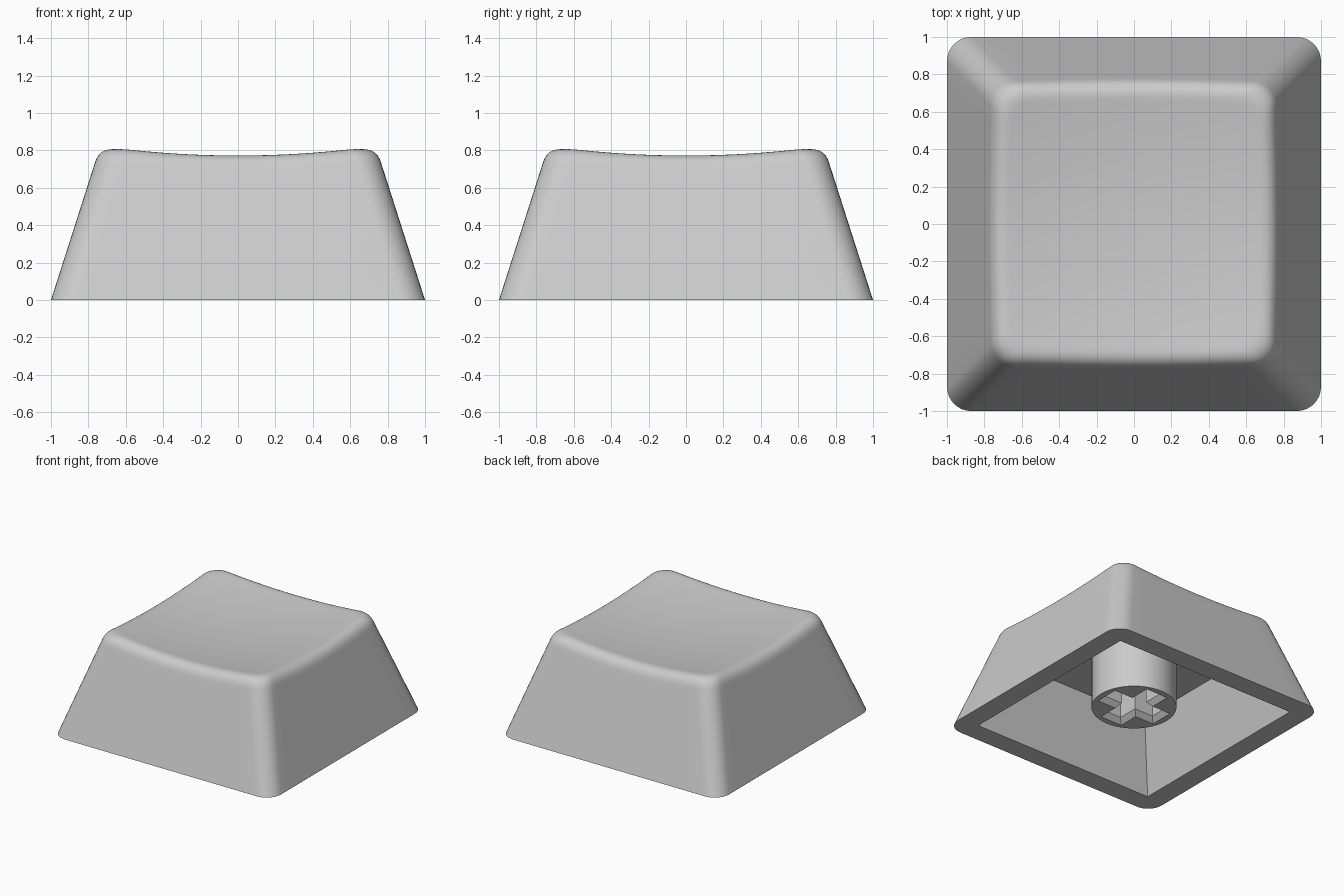
import bpy, bmesh, math
from mathutils import Vector

if "Cube" in bpy.data.objects:
    bpy.data.objects.remove(bpy.data.objects["Cube"])

SLOPE = 0.32        # inward lean of the walls
CORNER = 0.13       # vertical corner radius
FILLET = 0.08       # rim rounding length

grey = bpy.data.materials.new("grey plastic")
grey.diffuse_color = (0.6, 0.6, 0.6, 1)
grey.use_nodes = True
grey.node_tree.nodes["Principled BSDF"].inputs["Base Color"].default_value = grey.diffuse_color


def dish(x, y):
    """Height of the shallow bowl on top."""
    return 0.727 + 0.098 * (x * x + y * y)


def outline(side_steps=14, arc_steps=8):
    """Rounded square as (corner signs, arc offset) so it can be sized later."""
    pts = []
    for k in range(4):
        a0 = k * math.pi / 2
        sx, sy = [(1, 1), (-1, 1), (-1, -1), (1, -1)][k]
        nx, ny = [(-1, 1), (-1, -1), (1, -1), (1, 1)][k]
        for i in range(arc_steps + 1):
            a = a0 + math.pi / 2 * i / arc_steps
            off = Vector((math.cos(a), math.sin(a)))
            pts.append((Vector((sx, sy)), off))
        for i in range(1, side_steps):      # straight run to the next corner
            f = i / side_steps
            pts.append((Vector((sx, sy)).lerp(Vector((nx, ny)), f), off))
    return pts


def wall_point(p, z):
    core, off = p
    xy = core * (1 - SLOPE * z - CORNER) + off * CORNER
    return Vector((xy.x, xy.y, z))


def rim_point(p):
    """Where the wall meets the bowl."""
    z = 0.78
    for _ in range(8):
        w = wall_point(p, z)
        z = dish(w.x, w.y)
    return wall_point(p, z)


def add_ring(bm, pts):
    return [bm.verts.new(p) for p in pts]


def bridge(bm, a, b):
    n = len(a)
    for i in range(n):
        bm.faces.new((a[i], a[(i + 1) % n], b[(i + 1) % n], b[i]))


def fill_between(bm, outer, inner):
    """Flat face with a hole."""
    edges = []
    for ring in (outer, inner):
        for i, v in enumerate(ring):
            w = ring[(i + 1) % len(ring)]
            edges.append(bm.edges.get((v, w)) or bm.edges.new((v, w)))
    bmesh.ops.triangle_fill(bm, use_beauty=True, edges=edges)


def finish(bm, name):
    bmesh.ops.recalc_face_normals(bm, faces=bm.faces[:])
    me = bpy.data.meshes.new(name)
    bm.to_mesh(me)
    bm.free()
    me.materials.append(grey)
    ob = bpy.data.objects.new(name, me)
    bpy.context.collection.objects.link(ob)
    bpy.ops.object.select_all(action='DESELECT')
    ob.select_set(True)
    bpy.context.view_layer.objects.active = ob
    bpy.ops.object.shade_smooth_by_angle(angle=math.radians(30))
    return ob


# Hollow cap: walls, rounded rim, bowl, underside rim and cavity
bm = bmesh.new()
prof = outline()
rims = [rim_point(p) for p in prof]
lows = [wall_point(p, r.z - FILLET) for p, r in zip(prof, rims)]
ins = []
for r in rims:
    q = r * (1 - FILLET / 0.75)
    ins.append(Vector((q.x, q.y, dish(q.x, q.y))))

rings = [add_ring(bm, [wall_point(p, 0) for p in prof]),
         add_ring(bm, [wall_point(p, r.z - FILLET - 0.02) for p, r in zip(prof, rims)])]
for i in range(9):
    t = i / 8
    rings.append(add_ring(bm, [a * (1 - t) ** 2 + b * 2 * t * (1 - t) + c * t * t
                               for a, b, c in zip(lows, rims, ins)]))
for s in (0.97, 0.88, 0.76, 0.64, 0.52, 0.4, 0.28, 0.14):
    rings.append(add_ring(bm, [(c.x * s, c.y * s, dish(c.x * s, c.y * s)) for c in ins]))
for a, b in zip(rings, rings[1:]):
    bridge(bm, a, b)
centre = bm.verts.new((0, 0, dish(0, 0)))
last = rings[-1]
for i, v in enumerate(last):
    bm.faces.new((v, last[(i + 1) % len(last)], centre))


def square(h, z):
    return [(h, h, z), (-h, h, z), (-h, -h, z), (h, -h, z)]


mouth = add_ring(bm, square(0.833, 0))
ceiling = add_ring(bm, square(0.66, 0.54))
bridge(bm, mouth, ceiling)
bm.faces.new(ceiling)
fill_between(bm, rings[0], mouth)
finish(bm, "cap_shell")

# Round stem with a chamfered cross-shaped socket
bm = bmesh.new()


def circle(z, r=0.32, n=48):
    return [(r * math.cos(2 * math.pi * i / n), r * math.sin(2 * math.pi * i / n), z)
            for i in range(n)]


def cross(l, w, z):
    arm = [(l, -w), (l, w), (w, w)]
    pts = []
    for _ in range(4):
        pts += [(x, y, z) for x, y in arm]
        arm = [(-y, x) for x, y in arm]
    return pts


foot = add_ring(bm, circle(0.1))
head = add_ring(bm, circle(0.56))
bridge(bm, foot, head)
bm.faces.new(head)
entry = add_ring(bm, cross(0.27, 0.1, 0.1))
throat = add_ring(bm, cross(0.235, 0.065, 0.14))
floor = add_ring(bm, cross(0.235, 0.065, 0.53))
bridge(bm, entry, throat)
bridge(bm, throat, floor)
bm.faces.new(floor)
fill_between(bm, foot, entry)
finish(bm, "stem")
